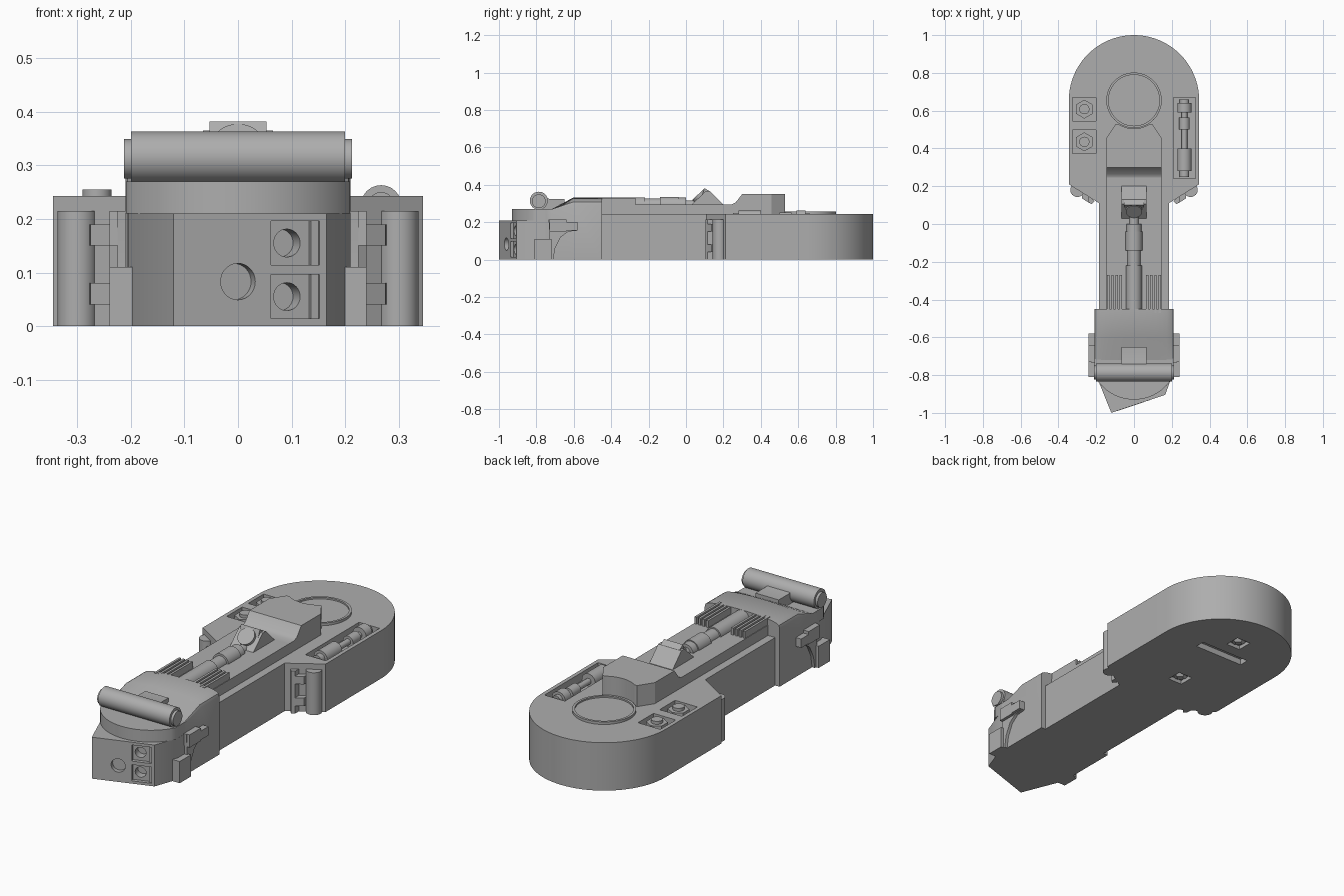
import bpy, bmesh, math
from math import sin, cos, pi, radians
from mathutils import Vector, Matrix

cube = bpy.data.objects.get("Cube")
if cube:
    bpy.data.objects.remove(cube, do_unlink=True)

grey = bpy.data.materials.new("plain grey")
grey.use_nodes = True
grey.diffuse_color = (0.42, 0.42, 0.42, 1)
grey.node_tree.nodes["Principled BSDF"].inputs["Base Color"].default_value = (0.42, 0.42, 0.42, 1)


def finish(name, bm):
    bmesh.ops.recalc_face_normals(bm, faces=bm.faces[:])
    me = bpy.data.meshes.new(name)
    bm.to_mesh(me)
    bm.free()
    ob = bpy.data.objects.new(name, me)
    bpy.context.collection.objects.link(ob)
    me.materials.append(grey)
    smooth(ob)
    return ob


def smooth(ob):
    bpy.ops.object.select_all(action='DESELECT')
    ob.select_set(True)
    bpy.context.view_layer.objects.active = ob
    bpy.ops.object.shade_smooth_by_angle(angle=radians(30))


def loft(name, rings):
    bm = bmesh.new()
    rows = [[bm.verts.new(p) for p in ring] for ring in rings]
    n = len(rows[0])
    for a, b in zip(rows, rows[1:]):
        for i in range(n):
            bm.faces.new((a[i], a[(i + 1) % n], b[(i + 1) % n], b[i]))
    bm.faces.new(rows[0])
    bm.faces.new(rows[-1])
    return finish(name, bm)


def plan(name, pts, z0, z1):
    return loft(name, [[(x, y, z) for x, y in pts] for z in (z0, z1)])


def side(name, pts, x0, x1):
    return loft(name, [[(x, y, z) for y, z in pts] for x in (x0, x1)])


def box(name, x0, x1, y0, y1, z0, z1):
    return plan(name, [(x0, y0), (x1, y0), (x1, y1), (x0, y1)], z0, z1)


def rod(name, a, b, r, n=32, r2=None):
    a, b = Vector(a), Vector(b)
    d = b - a
    bm = bmesh.new()
    m = Matrix.Translation((a + b) / 2) @ d.to_track_quat('Z', 'Y').to_matrix().to_4x4()
    bmesh.ops.create_cone(bm, cap_ends=True, segments=n, radius1=r,
                          radius2=r if r2 is None else r2, depth=d.length, matrix=m)
    return finish(name, bm)


def cut(ob, *cutters):
    for c in cutters:
        mod = ob.modifiers.new("cut", 'BOOLEAN')
        mod.operation = 'DIFFERENCE'
        mod.solver = 'EXACT'
        mod.object = c
        bpy.context.view_layer.objects.active = ob
        bpy.ops.object.modifier_apply(modifier=mod.name)
        bpy.data.objects.remove(c, do_unlink=True)
    smooth(ob)


def arc(cx, cy, r, a0, a1, n):
    return [(cx + r * cos(radians(a0 + (a1 - a0) * i / n)),
             cy + r * sin(radians(a0 + (a1 - a0) * i / n))) for i in range(n + 1)]


# Rounded rear body with the long arm
TOP = 0.243
CY = 0.655
body = plan("main_body", [(-0.185, -0.5), (0.185, -0.5), (0.185, 0.11), (0.345, 0.21)]
            + arc(0, CY, 0.345, 0, 180, 40) + [(-0.345, 0.21), (-0.185, 0.11)], 0, TOP)
nut_y = (0.435, 0.608)
cut(body, box("cutter", 0.21, 0.325, 0.24, 0.67, 0.2, 0.3),
    *[box("cutter", -0.325, -0.2, y - 0.062, y + 0.062, 0.205, 0.3) for y in nut_y],
    box("cutter", -0.14, 0.14, 0.64, 0.69, -0.1, 0.03),
    *[box("cutter", -0.04, 0.04, y - 0.04, y + 0.04, -0.1, 0.02) for y in (0.35, 0.79)])
for y in (0.35, 0.79):
    rod("underside_stud", (0, y, 0.025), (0, y, 0.002), 0.05, 4, 0.02)

# Hex nuts on one side
for y in nut_y:
    rod("hex_nut", (-0.263, y, 0.2), (-0.263, y, 0.24), 0.05, 6)
    rod("nut_stud", (-0.263, y, 0.2), (-0.263, y, 0.255), 0.027)

# Stepped rod in the opposite recess
for y0, y1, r in [(0.25, 0.28, 0.025), (0.28, 0.40, 0.038), (0.40, 0.50, 0.015),
                  (0.50, 0.565, 0.028), (0.565, 0.59, 0.015), (0.59, 0.64, 0.038), (0.64, 0.66, 0.025)]:
    rod("recess_rod", (0.267, y0, 0.225), (0.267, y1, 0.225), r, 24)

# Round hatch with a rim
hatch = rod("round_hatch", (0, CY, 0.23), (0, CY, 0.256), 0.147, 48)
cut(hatch, rod("cutter", (0, CY, 0.248), (0, CY, 0.3), 0.135, 48))

# Raised spine and the block that wraps the hatch
box("spine", -0.145, 0.145, -0.47, 0.3, 0.23, 0.295)
block = side("rear_block", [(0.2, 0.23), (0.2, 0.295), (0.245, 0.295), (0.265, 0.305),
                            (0.3, 0.35), (0.53, 0.35), (0.53, 0.23)], -0.145, 0.145)
cut(block, rod("cutter", (0, CY, 0.1), (0, CY, 0.5), 0.15, 48),
    *[plan("cutter", [(s * 0.146, 0.455), (s * 0.09, 0.54), (s * 0.2, 0.54), (s * 0.2, 0.455)], 0.1, 0.5)
      for s in (-1, 1)])

# Piston along the spine
for y0, y1, r in [(-0.47, -0.22, 0.042), (-0.22, -0.14, 0.035), (-0.14, -0.04, 0.045),
                  (-0.04, 0.0, 0.04), (0.0, 0.08, 0.025)]:
    rod("piston", (0, y0, 0.291), (0, y1, 0.291), r)
side("piston_bracket", [(0.03, 0.28), (0.03, 0.295), (0.105, 0.365), (0.13, 0.365),
                        (0.2, 0.295), (0.2, 0.28)], -0.065, 0.065)
rod("bracket_disc", (0, 0.09, 0.32), (0, 0.064, 0.348), 0.043)
side("bracket_crest", [(0.085, 0.345), (0.1, 0.382), (0.135, 0.36), (0.12, 0.34)], -0.053, 0.053)

# Cooling fins beside the piston
for s in (-1, 1):
    for x in (0.07, 0.092, 0.114, 0.136):
        box("cooling_fin", s * x - 0.006, s * x + 0.006, -0.47, -0.27, 0.28, 0.33)


# Crowned front housing, ramping down towards the roller
def section(y, edge, crown):
    top = [(0.21 * cos(pi * i / 16), edge + (crown - edge) * sin(pi * i / 16) ** 0.6) for i in range(17)]
    return [(-0.21, y, 0), (0.21, y, 0)] + [(x, y, z) for x, z in top]


loft("front_housing", [section(-0.45, 0.295, 0.333), section(-0.6, 0.295, 0.333),
                       section(-0.72, 0.268, 0.27), section(-0.75, 0.268, 0.27)])
plan("front_cap", [(0.21, -0.7)] + [(-0.21, -0.7)] + arc(0, -0.695, 0.235, 207, 333, 24), 0.21, 0.27)

# Skewed nose with sockets
nose = plan("nose", [(-0.21, -0.7), (-0.205, -0.79), (-0.12, -1), (0.165, -0.905),
                     (0.21, -0.78), (0.21, -0.7)], 0, 0.21)
along = Vector((0.285, 0.095, 0)).normalized()
inward = Vector((-along.y, along.x, 0))


def on_nose(x, z, depth):
    return Vector((-0.12, -1, z)) + along * ((x + 0.12) / along.x) + inward * depth


def pocket(x0, x1, z0, z1):
    ring = [(x0, z0), (x1, z0), (x1, z1), (x0, z1)]
    return loft("cutter", [[on_nose(x, z, d) for x, z in ring] for d in (-0.05, 0.018)])


cut(nose, rod("cutter", on_nose(0, 0.083, -0.03), on_nose(0, 0.083, 0.025), 0.034))
for z in (0.055, 0.155):
    cut(nose, pocket(0.062, 0.152, z - 0.041, z + 0.041),
        rod("cutter", on_nose(0.097, z, -0.03), on_nose(0.097, z, 0.06), 0.026))
    ring = [(0.138, z - 0.041), (0.152, z - 0.041), (0.152, z + 0.041), (0.138, z + 0.041)]
    loft("socket_lip", [[on_nose(x, h, d) for x, h in ring] for d in (0.006, 0.03)])

# Roller and its neck
rod("roller", (-0.2, -0.787, 0.315), (0.2, -0.787, 0.315), 0.048, 40)
rod("roller_axle", (-0.213, -0.787, 0.312), (0.213, -0.787, 0.312), 0.037)
side("roller_neck", [(-0.79, 0.26), (-0.79, 0.34), (-0.73, 0.325), (-0.65, 0.325), (-0.65, 0.26)], -0.065, 0.065)

for s in (-1, 1):
    # Stepped plates on the housing sides
    side("side_plate", [(-0.81, 0), (-0.81, 0.11), (-0.73, 0.11), (-0.73, 0.145), (-0.735, 0.215),
                        (-0.64, 0.215), (-0.64, 0.2), (-0.58, 0.2), (-0.58, 0.155), (-0.63, 0.15),
                        (-0.67, 0.12), (-0.70, 0.06), (-0.71, 0)], s * 0.19, s * 0.225)
    box("side_latch", s * 0.2, s * 0.24, -0.73, -0.64, 0.15, 0.215)
    box("side_latch_tail", s * 0.2, s * 0.24, -0.64, -0.58, 0.155, 0.2)
    box("side_foot", s * 0.2, s * 0.24, -0.81, -0.72, 0, 0.11)
    # Hinge posts on the shoulders
    rod("hinge_post", (s * 0.3, 0.18, 0), (s * 0.3, 0.18, 0.215), 0.037)
    plan("hinge_leaf", [(s * 0.21, 0.12), (s * 0.225, 0.105), (s * 0.24, 0.115),
                        (s * 0.24, 0.16)], 0, 0.215)
    for z in (0.06, 0.17):
        plan("hinge_knuckle", [(s * 0.235, 0.11), (s * 0.275, 0.135), (s * 0.28, 0.18),
                               (s * 0.235, 0.15)], z - 0.02, z + 0.02)
